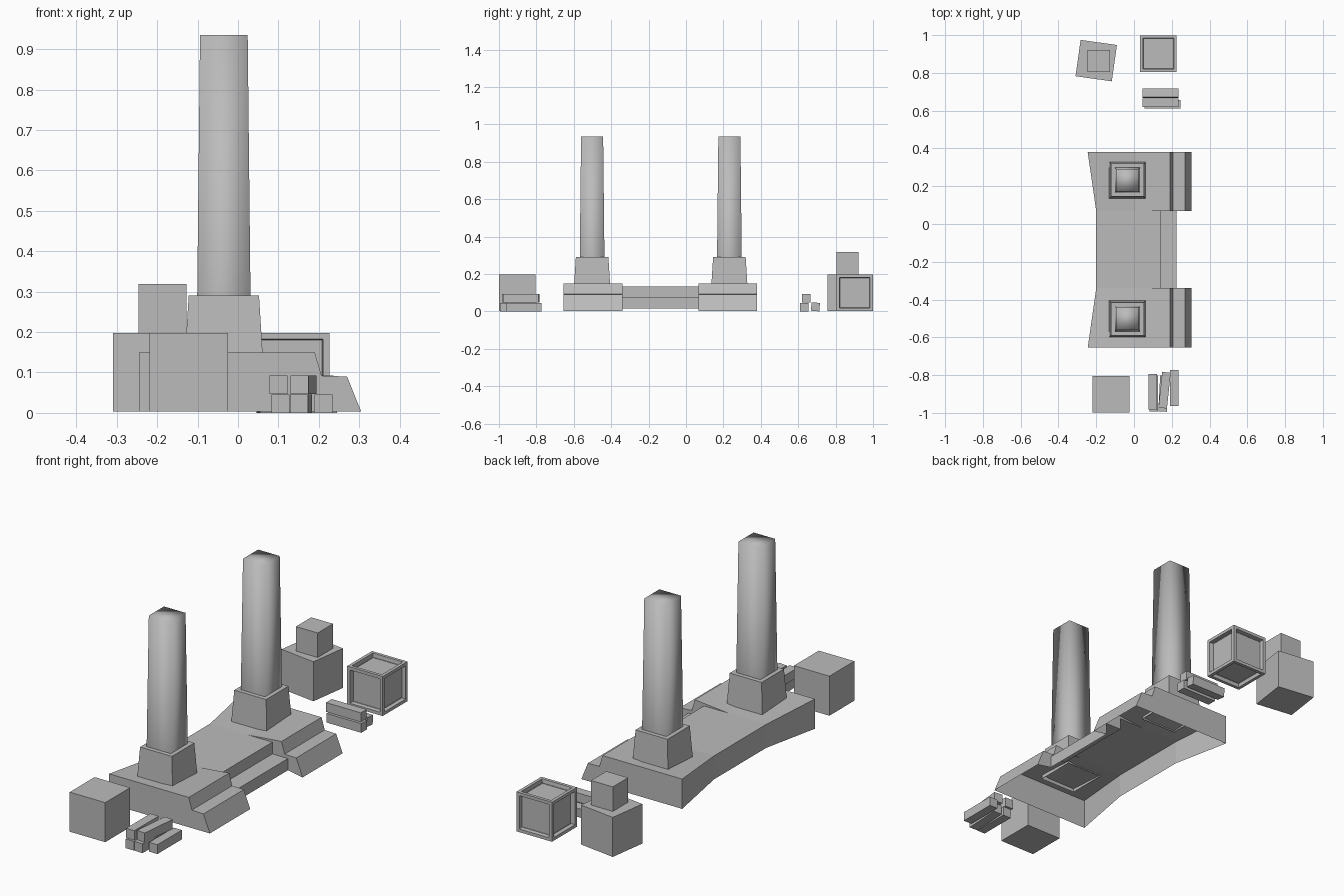
import bpy, bmesh
from math import radians
from mathutils import Matrix

cube = bpy.data.objects.get("Cube")
if cube:
    bpy.data.objects.remove(cube)

stone = bpy.data.materials.new("plain_grey")
stone.use_nodes = True
GREY = (0.5, 0.5, 0.5, 1)
stone.diffuse_color = GREY
stone.node_tree.nodes["Principled BSDF"].inputs["Base Color"].default_value = GREY


def add_object(name, bm, smooth=False):
    mesh = bpy.data.meshes.new(name)
    for f in bm.faces:
        f.smooth = smooth
    bm.to_mesh(mesh)
    bm.free()
    mesh.materials.append(stone)
    ob = bpy.data.objects.new(name, mesh)
    bpy.context.collection.objects.link(ob)
    return ob


def box(name, centre, size, turn=0, roll=0, panel=0):
    """Box standing on centre z; optional recessed panel on every side."""
    bm = bmesh.new()
    bmesh.ops.create_cube(bm, size=1)
    bmesh.ops.scale(bm, vec=size, verts=bm.verts)
    if panel:
        faces = list(bm.faces)
        bmesh.ops.inset_individual(bm, faces=faces, thickness=panel)
        # second inset forms the wall of the recess
        bmesh.ops.inset_individual(bm, faces=faces, thickness=0.004, depth=-0.02)
    x, y, z = centre
    bm.transform(Matrix.Translation((x, y, z + size[2] / 2))
                 @ Matrix.Rotation(radians(turn), 4, 'Z')
                 @ Matrix.Rotation(radians(roll), 4, 'X'))
    return add_object(name, bm)


def taper(name, x, y, z0, z1, half0, half1, smooth=False):
    """Square tapered block, open underneath."""
    bm = bmesh.new()
    rings = []
    for z, h in ((z0, half0), (z1, half1)):
        rings.append([bm.verts.new((x + sx * h, y + sy * h, z))
                      for sx, sy in ((-1, -1), (1, -1), (1, 1), (-1, 1))])
    low, high = rings
    for i in range(4):
        j = (i + 1) % 4
        bm.faces.new((low[i], low[j], high[j], high[i]))
    bm.faces.new(high)
    return add_object(name, bm, smooth)


def skin(name, sections, caps):
    """Loft open (x, z) profiles along y, then close the listed ends."""
    bm = bmesh.new()
    rows = [[bm.verts.new((x, y, z)) for x, z in prof] for y, prof in sections]
    for a, b in zip(rows, rows[1:]):
        for i in range(len(a) - 1):
            bm.faces.new((a[i], a[i + 1], b[i + 1], b[i]))
    for y, prof in caps:
        bm.faces.new([bm.verts.new((x, y, z)) for x, z in prof])
    bmesh.ops.remove_doubles(bm, verts=bm.verts, dist=0.0005)
    bmesh.ops.recalc_face_normals(bm, faces=bm.faces)
    return add_object(name, bm)


# Platform ends, with a sloping step on the left
STEP = [(0.19, 0.15), (0.207, 0.092), (0.27, 0.09), (0.305, 0.003)]
OUTER = [(-0.245, 0.003), (-0.245, 0.15), (0.01, 0.15)] + STEP
INNER = [(-0.2, 0.017), (-0.2, 0.133), (0.01, 0.133)] + STEP
MIDDLE = [(-0.2, 0.017), (-0.2, 0.133), (0.14, 0.133),
          (0.14, 0.075), (0.225, 0.075), (0.225, 0.017)]
EXPOSED = [(0.01, 0.133)] + STEP + MIDDLE[:1:-1]
Y_IN = {"front": -0.34, "back": 0.068}
Y_OUT = {"front": -0.655, "back": 0.38}
for end in ("front", "back"):
    skin(end + "_platform", [(Y_OUT[end], OUTER), (Y_IN[end], INNER)],
         [(Y_OUT[end], OUTER), (Y_IN[end], EXPOSED)])

# Lower span with one tread
skin("middle_platform", [(Y_IN["front"], MIDDLE), (Y_IN["back"], MIDDLE)], [])

# Pillars on plinths
for end, y in (("front", -0.502), ("back", 0.232)):
    taper(end + "_plinth", -0.035, y, 0.13, 0.29, 0.097, 0.087)
    taper(end + "_pillar", -0.035, y, 0.285, 0.935, 0.066, 0.059, smooth=True)

# Crates
box("front_crate", (-0.122, -0.902, 0.003), (0.194, 0.194, 0.195))
box("stack_lower_crate", (-0.2, 0.865, 0.003), (0.194, 0.194, 0.195), turn=-8)
box("stack_upper_crate", (-0.187, 0.863, 0.198), (0.119, 0.119, 0.121))
box("framed_crate", (0.129, 0.902, 0.003), (0.194, 0.194, 0.195), panel=0.022)

# Beams lying along x at the back
for i, (x, y, z, roll) in enumerate(((0.15, 0.633, 0, 0), (0.141, 0.643, 0.047, 0),
                                     (0.141, 0.692, 0.002, -5))):
    box(f"back_beam_{i + 1}", (x, y, z), (0.19, 0.045, 0.045), roll=roll)

# Beams lying along y at the front
for i, (x, y, z, turn) in enumerate(((0.105, -0.898, 0, 0), (0.156, -0.898, 0, -3),
                                     (0.212, -0.868, 0, 0), (0.1, -0.888, 0.047, 0),
                                     (0.162, -0.88, 0.047, -6))):
    box(f"front_beam_{i + 1}", (x, y, z), (0.045, 0.19, 0.046), turn=turn)
